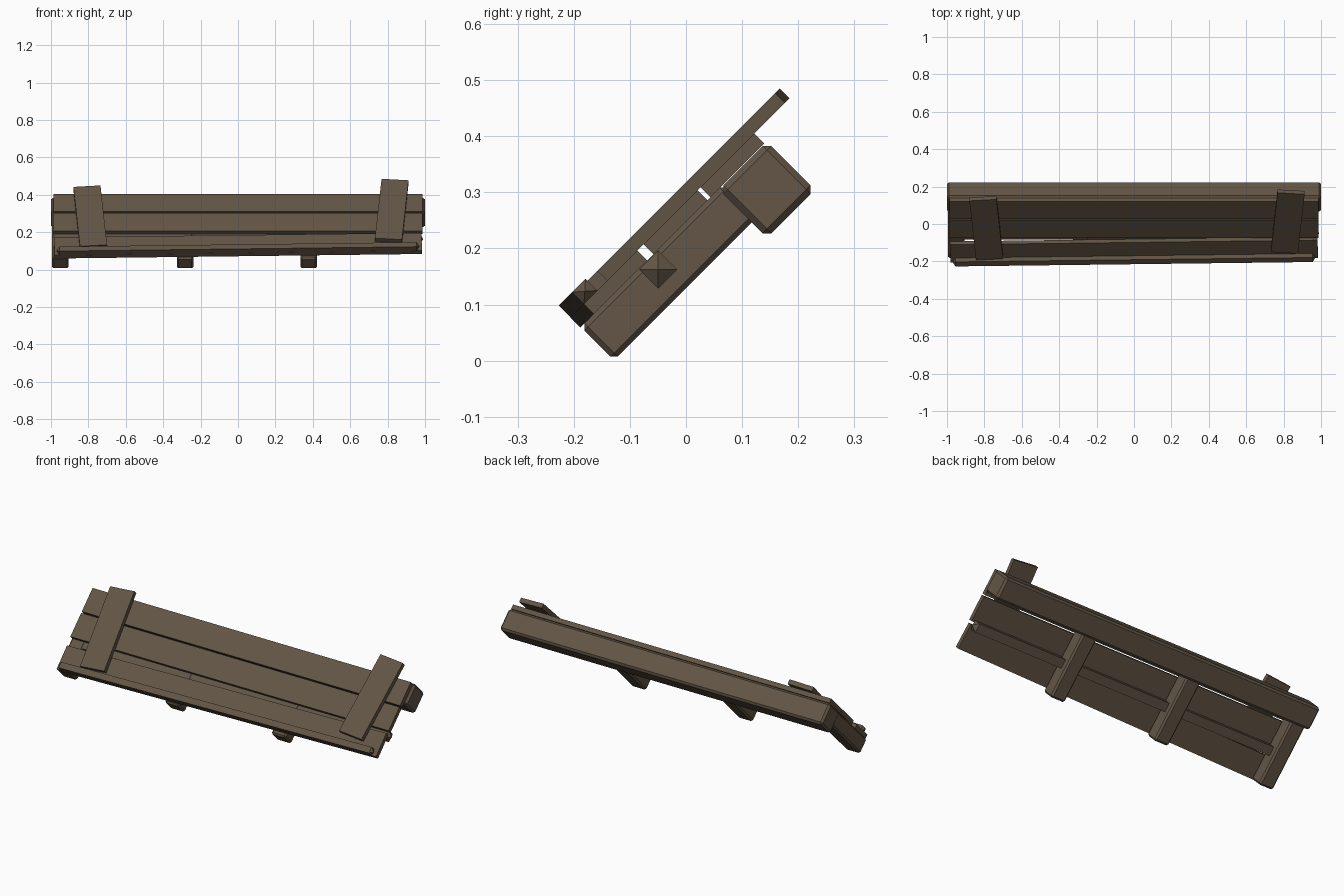
import bpy, bmesh, math
from mathutils import Matrix, Vector

if "Cube" in bpy.data.objects:
    bpy.data.objects.remove(bpy.data.objects["Cube"])

# Slanted working frame: local x = along roof, y = up the slope, z = out of the slope
SLOPE = Matrix.Rotation(math.radians(45), 4, 'X')

wood = bpy.data.materials.new("weathered_wood")
wood.diffuse_color = (0.125, 0.092, 0.062, 1)
wood.use_nodes = True
wood.node_tree.nodes["Principled BSDF"].inputs["Base Color"].default_value = wood.diffuse_color


def finish(name, bm, centre, turn):
    """Place a part in the slope frame, turned about the slope normal."""
    bmesh.ops.recalc_face_normals(bm, faces=bm.faces)
    place = SLOPE @ Matrix.Translation(centre) @ Matrix.Rotation(math.radians(turn), 4, 'Z')
    mesh = bpy.data.meshes.new(name)
    bm.to_mesh(mesh)
    bm.free()
    mesh.materials.append(wood)
    ob = bpy.data.objects.new(name, mesh)
    ob.matrix_world = place
    bpy.context.collection.objects.link(ob)
    return ob


def timber(name, centre, size, chamfer=0.0, turn=0.0):
    """Squared timber with optional chamfered edges."""
    bm = bmesh.new()
    bmesh.ops.create_cube(bm, size=1)
    bmesh.ops.scale(bm, vec=Vector(size), verts=bm.verts)
    if chamfer:
        bmesh.ops.bevel(bm, geom=bm.edges[:], offset=chamfer, segments=1,
                        affect='EDGES', profile=0.5)
    return finish(name, bm, centre, turn)


def pointed_batten(name, centre, size, point, turn=0.0):
    """Thin batten whose two ends taper to a point."""
    bm = bmesh.new()
    bmesh.ops.create_cube(bm, size=1)
    bmesh.ops.scale(bm, vec=Vector((size[0] - 2 * point, size[1], size[2])), verts=bm.verts)
    for side in (-1, 1):
        end = [f for f in bm.faces if f.normal.x * side > 0.9]
        tip = bmesh.ops.poke(bm, faces=end)["verts"][0]
        tip.co.x += side * point
    return finish(name, bm, centre, turn)


# Ridge beam along the upper back edge
timber("ridge_beam", (0, 0.3175, 0.1135), (2.0, 0.121, 0.121), 0.011)

# Three rafters running down the slope from the beam
for i, x in enumerate((-0.95, -0.283, 0.378)):
    timber(f"rafter_{i + 1}", (x, 0.09, 0.133), (0.088, 0.36, 0.084), 0.009)

# Batten under the planks, passing through the rafters
pointed_batten("under_batten", (0, 0.08, 0.15), (1.98, 0.048, 0.048), 0.02)

# Roof planks: the lowest has slipped slightly
timber("top_plank", (0, 0.3045, 0.1875), (1.975, 0.135, 0.025))
timber("middle_plank", (0.0, 0.161, 0.1875), (1.975, 0.136, 0.025))
timber("bottom_plank", (0, -0.007, 0.1875), (1.965, 0.135, 0.025), turn=1.0)

# Retaining strip along the lower edge
pointed_batten("edge_strip", (0.0, -0.057, 0.215), (1.94, 0.034, 0.03), 0.015, turn=1.0)

# Two loose boards nailed across the planks
timber("cross_board_left", (-0.79, 0.181, 0.2125), (0.145, 0.45, 0.025), turn=4.5)
timber("cross_board_right", (0.822, 0.231, 0.2125), (0.145, 0.45, 0.025), turn=-4.5)
